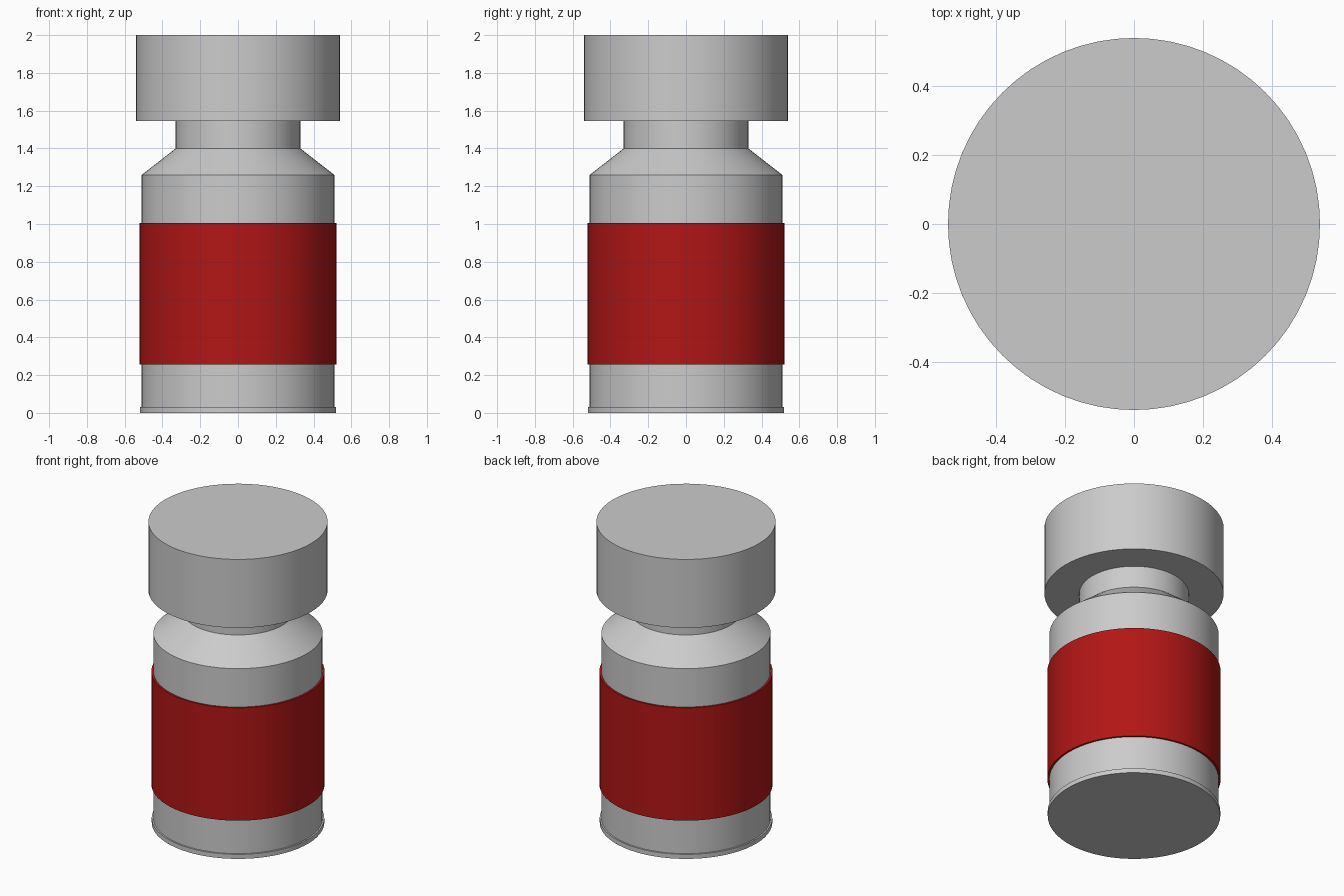
import bpy, bmesh, math

if "Cube" in bpy.data.objects:
    bpy.data.objects.remove(bpy.data.objects["Cube"])

SIDES = 64


def lathe(name, profile, closed=False):
    """Revolve (radius, z) points round z; open profiles get flat end caps."""
    bm = bmesh.new()
    rings = []
    for r, z in profile:
        rings.append([bm.verts.new((r * math.cos(2 * math.pi * i / SIDES),
                                    r * math.sin(2 * math.pi * i / SIDES), z))
                      for i in range(SIDES)])
    pairs = list(zip(rings, rings[1:]))
    if closed:
        pairs.append((rings[-1], rings[0]))
    for a, b in pairs:
        for i in range(SIDES):
            j = (i + 1) % SIDES
            bm.faces.new((a[i], a[j], b[j], b[i]))
    if not closed:
        bm.faces.new(rings[0][::-1])
        bm.faces.new(rings[-1])
    bmesh.ops.recalc_face_normals(bm, faces=bm.faces)
    mesh = bpy.data.meshes.new(name)
    bm.to_mesh(mesh)
    bm.free()
    obj = bpy.data.objects.new(name, mesh)
    bpy.context.collection.objects.link(obj)
    bpy.ops.object.select_all(action='DESELECT')
    obj.select_set(True)
    bpy.context.view_layer.objects.active = obj
    bpy.ops.object.shade_smooth_by_angle(angle=math.radians(30))
    return obj


# Bottle: base lip, straight wall, sloped shoulder and neck
lathe("bottle_body", [(0.52, 0), (0.52, 0.03), (0.51, 0.03), (0.51, 1.26),
                      (0.33, 1.40), (0.33, 1.56)])

# Wide flat cap
lathe("cap", [(0.54, 1.545), (0.54, 2.0)])

# Red label band wrapped round the wall
label = lathe("label", [(0.522, 0.255), (0.522, 1.005),
                        (0.508, 1.005), (0.508, 0.255)], closed=True)
red = bpy.data.materials.new("label_red")
red.diffuse_color = (0.45, 0.008, 0.008, 1)
red.use_nodes = True
red.node_tree.nodes["Principled BSDF"].inputs["Base Color"].default_value = red.diffuse_color
label.data.materials.append(red)
